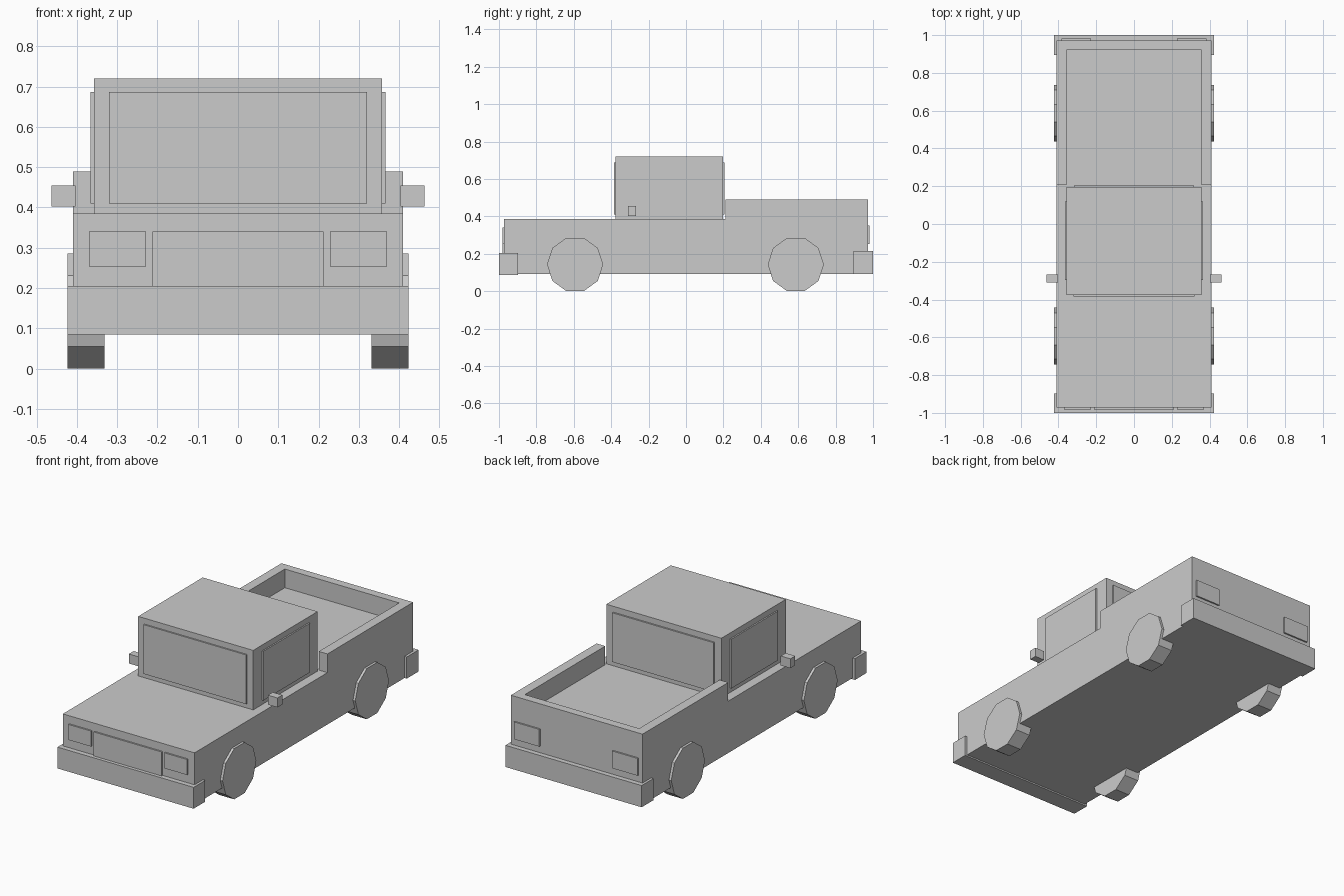
import bpy
import bmesh
from math import cos, sin, tau

default_cube = bpy.data.objects.get("Cube")
if default_cube:
    bpy.data.objects.remove(default_cube, do_unlink=True)

GREY = (0.6, 0.6, 0.6, 1.0)
paint = bpy.data.materials.new("plain grey")
paint.use_nodes = True
paint.diffuse_color = GREY
paint.node_tree.nodes["Principled BSDF"].inputs["Base Color"].default_value = GREY


def prism(name, outline, depth):
    """Extrude a flat outline of 3D points along the depth vector."""
    bm = bmesh.new()
    base = bm.faces.new([bm.verts.new(p) for p in outline])
    top = bmesh.ops.extrude_face_region(bm, geom=[base], use_keep_orig=True)["geom"]
    bmesh.ops.translate(bm, vec=depth, verts=[v for v in top if isinstance(v, bmesh.types.BMVert)])
    bmesh.ops.recalc_face_normals(bm, faces=bm.faces)
    mesh = bpy.data.meshes.new(name)
    bm.to_mesh(mesh)
    bm.free()
    mesh.materials.append(paint)
    obj = bpy.data.objects.new(name, mesh)
    bpy.context.collection.objects.link(obj)
    return obj


def box(name, x, y, z):
    """Box from (low, high) ranges on each axis."""
    corners = [(x[0], y[0], z[0]), (x[1], y[0], z[0]), (x[1], y[1], z[0]), (x[0], y[1], z[0])]
    return prism(name, corners, (0, 0, z[1] - z[0]))


def both_sides(name, x, y, z):
    """Matching boxes on the left (+x) and right (-x)."""
    box("left_" + name, x, y, z)
    box("right_" + name, (-x[1], -x[0]), y, z)


# Lower body and cab
DECK = 0.385
box("body", (-0.41, 0.41), (-0.972, 0.972), (0.093, DECK))
box("cab", (-0.358, 0.358), (-0.376, 0.197), (DECK, 0.72))

# Cargo bed walls: a U open towards the cab
u_half = [(0.41, 0.21), (0.41, 0.972), (-0.41, 0.972), (-0.41, 0.21),
          (-0.356, 0.21), (-0.356, 0.925), (0.356, 0.925), (0.356, 0.21)]
prism("bed_walls", [(x, y, DECK) for x, y in u_half], (0, 0, 0.105))

# Windows
GLASS_Z = (0.41, 0.687)
box("windshield", (-0.32, 0.32), (-0.384, -0.376), GLASS_Z)
box("rear_window", (-0.316, 0.316), (0.197, 0.206), GLASS_Z)
both_sides("side_window", (0.358, 0.366), (-0.297, 0.118), GLASS_Z)

# Bumpers
box("front_bumper", (-0.424, 0.424), (-1.0, -0.897), (0.085, 0.205))
box("rear_bumper", (-0.424, 0.424), (0.895, 1.0), (0.093, 0.215))

# Grille, lamps and mirrors
box("grille", (-0.212, 0.212), (-0.981, -0.972), (0.2, 0.34))
both_sides("headlight", (0.228, 0.37), (-0.981, -0.972), (0.253, 0.34))
both_sides("taillight", (0.227, 0.385), (0.972, 0.981), (0.253, 0.35))
both_sides("mirror", (0.403, 0.463), (-0.31, -0.267), (0.402, 0.455))

# Ten-sided wheels resting on the ground
RADIUS, SIDES = 0.15, 10
for end, wheel_y in (("front", -0.593), ("rear", 0.587)):
    for side, wheel_x in (("left", 0.332), ("right", -0.424)):
        ring = [(wheel_x, wheel_y + RADIUS * cos(tau * i / SIDES),
                 0.1427 + RADIUS * sin(tau * i / SIDES)) for i in range(SIDES)]
        prism(f"{end}_{side}_wheel", ring, (0.092, 0, 0))
